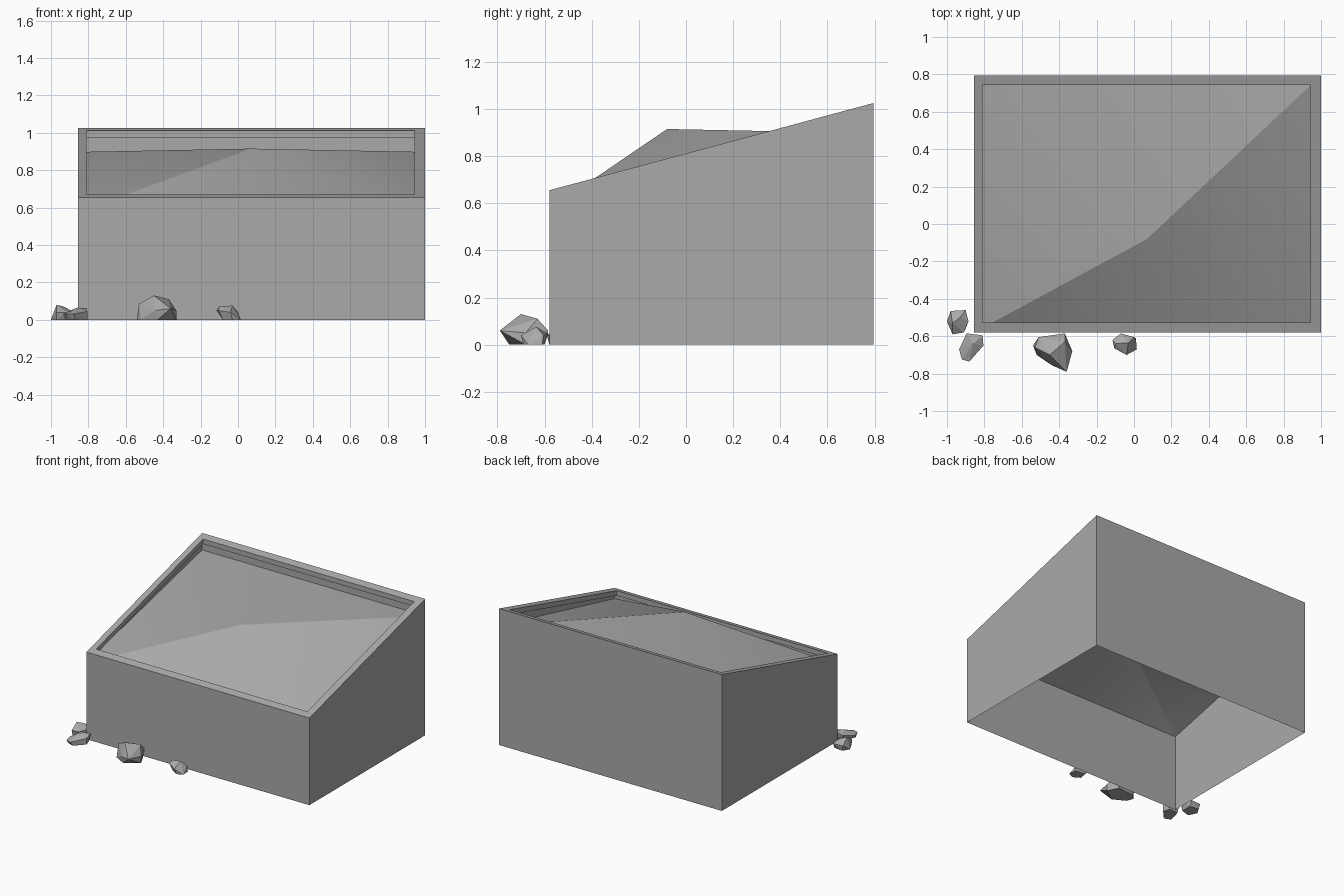
import bpy, bmesh
from mathutils import Vector

if "Cube" in bpy.data.objects:
    bpy.data.objects.remove(bpy.data.objects["Cube"])

stone = bpy.data.materials.new("grey")
stone.diffuse_color = (0.4, 0.4, 0.4, 1)
stone.use_nodes = True
stone.node_tree.nodes["Principled BSDF"].inputs["Base Color"].default_value = stone.diffuse_color

X0, X1, Y0, Y1 = -0.855, 1.0, -0.58, 0.795      # outer walls
IX0, IX1, IY0, IY1 = -0.81, 0.945, -0.527, 0.743  # rim opening
RIM = 0.037                                     # rim thickness


def rim_z(y):
    """Height of the sloping top at depth y."""
    return 0.655 + (y - Y0) / (Y1 - Y0) * 0.37


def ring(x0, x1, y0, y1, z):
    return [(x, y, z(y)) for x, y in ((x0, y0), (x1, y0), (x1, y1), (x0, y1))]


def add_object(name, bm):
    mesh = bpy.data.meshes.new(name)
    bm.to_mesh(mesh)
    bm.free()
    mesh.materials.append(stone)
    ob = bpy.data.objects.new(name, mesh)
    bpy.context.collection.objects.link(ob)
    return ob


def bridge(bm, a, b):
    for i in range(4):
        j = (i + 1) % 4
        bm.faces.new((a[i], a[j], b[j], b[i]))


def verts(bm, pts):
    return [bm.verts.new(p) for p in pts]


# Thin outer walls, open below, up to the underside of the rim
bm = bmesh.new()
foot = verts(bm, ring(X0, X1, Y0, Y1, lambda y: 0))
under = verts(bm, ring(X0, X1, Y0, Y1, lambda y: rim_z(y) - RIM))
bridge(bm, foot, under)
add_object("walls", bm)

# Overhanging sloped rim frame
bm = bmesh.new()
low = lambda y: rim_z(y) - RIM
loops = [verts(bm, ring(*r, z)) for r, z in (
    ((X0, X1, Y0, Y1), low), ((X0, X1, Y0, Y1), rim_z),
    ((IX0, IX1, IY0, IY1), rim_z), ((IX0, IX1, IY0, IY1), low))]
for i in range(4):
    bridge(bm, loops[i], loops[(i + 1) % 4])
add_object("rim", bm)

# Filling with one raised peak and two sharp creases
bm = bmesh.new()
corner = verts(bm, ring(X0, X1, Y0, Y1, lambda y: 0.575 if y < 0 else 0.897))
peak = bm.verts.new((0.07, -0.08, 0.915))
for i in range(4):
    bm.faces.new((corner[i], corner[(i + 1) % 4], peak)).smooth = True
for c in (corner[0], corner[2]):
    bm.edges.get((c, peak)).smooth = False
add_object("filling", bm)


def rock(name, pts):
    """Angular stone as the hull of a few points."""
    bm = bmesh.new()
    verts(bm, pts)
    res = bmesh.ops.convex_hull(bm, input=bm.verts)
    loose = {v for v in res["geom_interior"] if isinstance(v, bmesh.types.BMVert)}
    bmesh.ops.delete(bm, geom=list(loose), context='VERTS')
    bmesh.ops.recalc_face_normals(bm, faces=bm.faces)
    add_object(name, bm)


# Loose stones along the front
rock("large_stone", [
    (-.54, -.65, 0), (-.52, -.70, 0), (-.43, -.75, 0), (-.33, -.68, 0),
    (-.37, -.60, 0), (-.50, -.61, 0), (-.53, -.66, .085), (-.51, -.605, .08),
    (-.45, -.70, .13), (-.37, -.63, .11), (-.37, -.585, .06),
    (-.33, -.68, .05), (-.36, -.79, .06), (-.44, -.755, .05)])
rock("small_stone", [
    (-.08, -.66, 0), (-.03, -.69, 0), (.015, -.67, 0), (.01, -.61, 0),
    (-.07, -.60, 0), (-.115, -.62, .05), (-.105, -.665, .05),
    (-.07, -.585, .045), (-.10, -.64, .07), (-.03, -.635, .076),
    (.0, -.605, .04), (-.04, -.70, .04)])
rock("corner_stone", [
    (-1, -.52, 0), (-.97, -.58, 0), (-.90, -.56, 0), (-.90, -.48, 0),
    (-.97, -.47, 0), (-.98, -.465, .04), (-.90, -.46, .04),
    (-.885, -.52, .045), (-.91, -.58, .04), (-.97, -.59, .04),
    (-.97, -.53, .08), (-.93, -.50, .07)])
rock("flat_stone", [
    (-.92, -.70, 0), (-.87, -.72, 0), (-.805, -.65, 0), (-.82, -.60, 0),
    (-.89, -.60, 0), (-.935, -.67, .03), (-.92, -.725, .03),
    (-.88, -.735, .03), (-.805, -.65, .045), (-.81, -.595, .06),
    (-.895, -.585, .05), (-.86, -.64, .065)])
